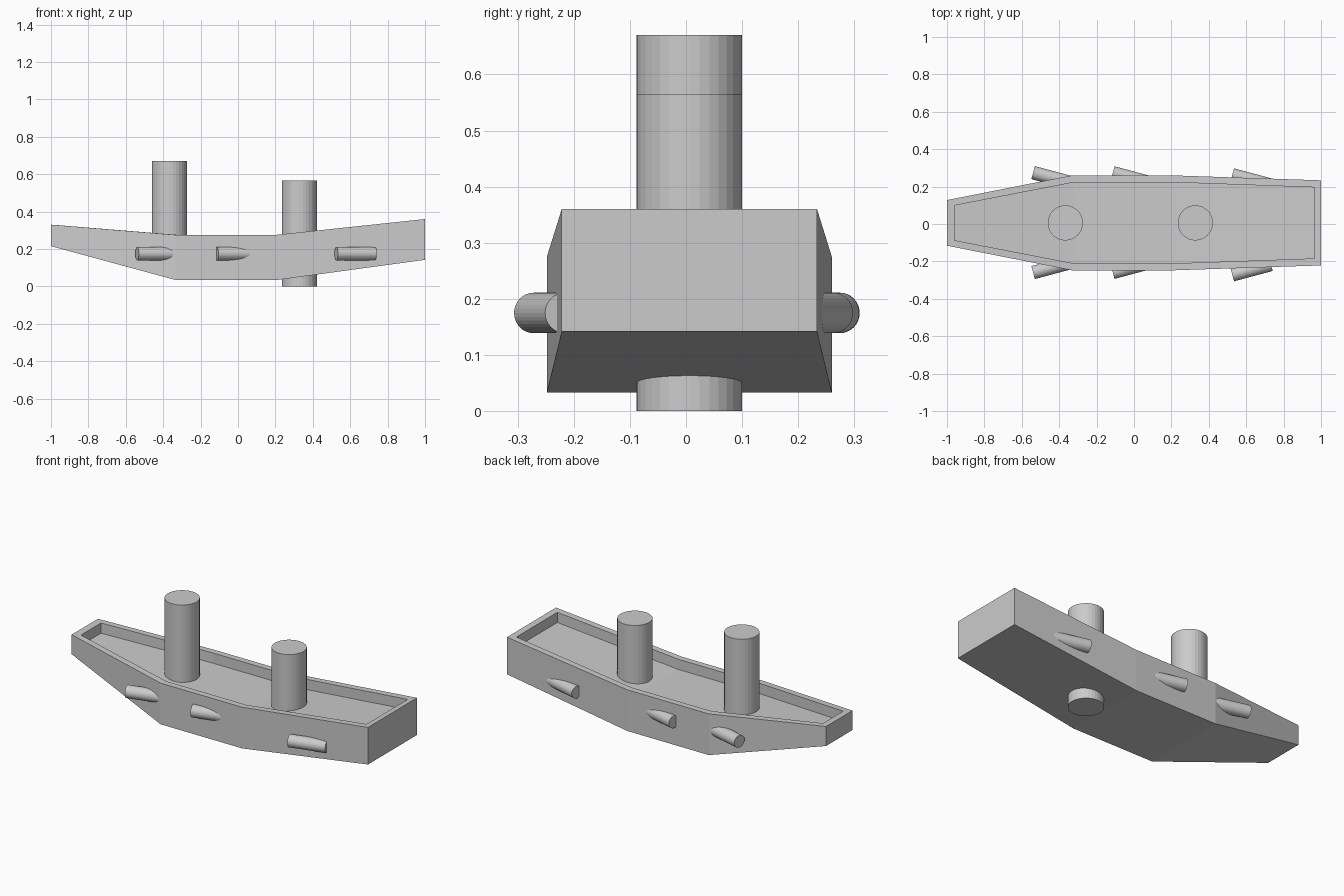
import bpy, bmesh, math

if "Cube" in bpy.data.objects:
    bpy.data.objects.remove(bpy.data.objects["Cube"])

CY = 0.006        # hull centre line
DEPTH = 0.06      # deck recess depth

# Hull stations: outer x, inner x, half width, inner half width, bottom z, rim z, inner rim z
STATIONS = [
    (-1.00, -0.96, 0.122, 0.093, 0.215, 0.330, 0.327),
    (-0.33, -0.32, 0.254, 0.217, 0.033, 0.275, 0.275),
    (0.20, 0.20, 0.254, 0.217, 0.033, 0.275, 0.275),
    (1.00, 0.965, 0.2275, 0.190, 0.142, 0.360, 0.356),
]


def build_hull():
    bm = bmesh.new()
    rings = []
    for xo, xi, w, wi, b, t, ti in STATIONS:
        half = [(xo, w, b), (xo, w, t), (xi, wi, ti), (xi, wi, ti - DEPTH)]
        ring = [(x, CY - y, z) for x, y, z in half]
        ring += [(x, CY + y, z) for x, y, z in reversed(half)]
        rings.append([bm.verts.new(p) for p in ring])
    for a, b in zip(rings, rings[1:]):
        for i in range(8):
            j = (i + 1) % 8
            bm.faces.new((a[i], a[j], b[j], b[i]))
    # transom, rim and recess wall at each end
    for r in (rings[0], rings[-1]):
        for i in range(3):
            bm.faces.new((r[i], r[i + 1], r[6 - i], r[7 - i]))
    bmesh.ops.recalc_face_normals(bm, faces=bm.faces)
    mesh = bpy.data.meshes.new("hull")
    bm.to_mesh(mesh)
    bm.free()
    bpy.context.collection.objects.link(bpy.data.objects.new("hull", mesh))


def cylinder(name, radius, length, location, rotation=(0, 0, 0)):
    bpy.ops.mesh.primitive_cylinder_add(vertices=32, radius=radius, depth=length,
                                        location=location, rotation=rotation)
    ob = bpy.context.object
    ob.name = name
    return ob


build_hull()

# Funnels: same length, the rear one pokes through the keel
for name, x, top in (("tall_funnel", -0.367, 0.67), ("short_funnel", 0.328, 0.565)):
    cylinder(name, 0.094, 0.565, (x, CY, top - 0.565 / 2))

# Side guns, angled outward towards -x
TILT = math.radians(15)
for i, (x, y_left, y_right) in enumerate([(-0.436, 0.247, -0.232),
                                          (-0.010, 0.246, -0.231),
                                          (0.629, 0.235, -0.244)]):
    cylinder(f"left_gun_{i + 1}", 0.036, 0.214, (x, y_left, 0.175),
             (0, math.pi / 2, -TILT))
    cylinder(f"right_gun_{i + 1}", 0.036, 0.214, (x, y_right, 0.175),
             (0, math.pi / 2, TILT))
